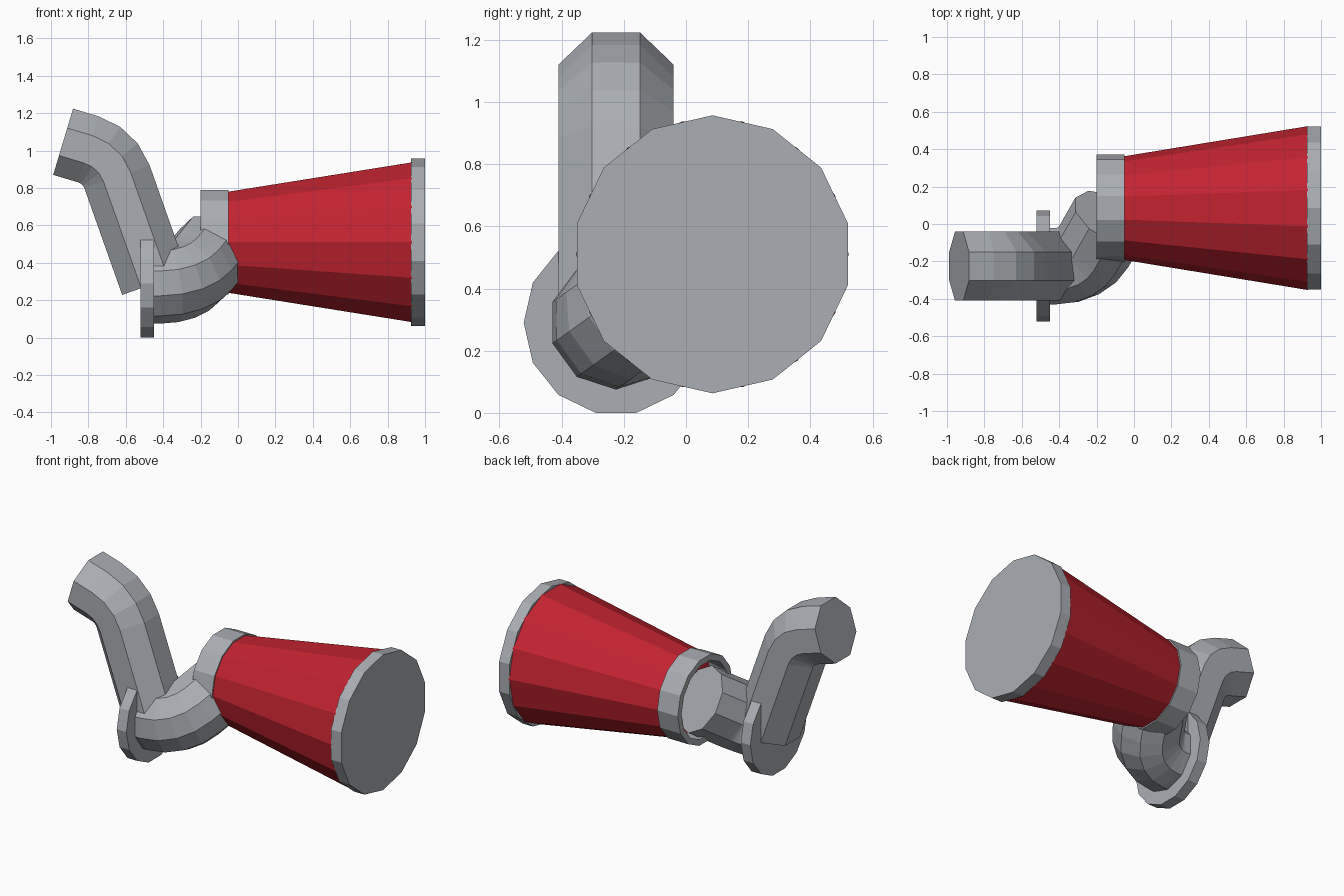
import bpy, bmesh
from math import sin, cos, pi, radians
from mathutils import Vector

if "Cube" in bpy.data.objects:
    bpy.data.objects.remove(bpy.data.objects["Cube"])


def material(name, rgb):
    m = bpy.data.materials.new(name)
    m.diffuse_color = (*rgb, 1)
    m.use_nodes = True
    m.node_tree.nodes["Principled BSDF"].inputs["Base Color"].default_value = m.diffuse_color
    return m


GREY = material("metal grey", (0.40, 0.42, 0.45))
RED = material("red", (0.54, 0.017, 0.03))
X = Vector((1, 0, 0))


def skin(name, rings, mat, caps=True, loop=False):
    """Bridge a list of vertex rings into one object."""
    bm = bmesh.new()
    vs = [[bm.verts.new(p) for p in r] for r in rings]
    n = len(vs[0])
    pairs = list(zip(vs, vs[1:])) + ([(vs[-1], vs[0])] if loop else [])
    for a, b in pairs:
        for i in range(n):
            j = (i + 1) % n
            bm.faces.new((a[i], a[j], b[j], b[i]))
    if caps and not loop:
        bm.faces.new(vs[0][::-1])
        bm.faces.new(vs[-1])
    bmesh.ops.recalc_face_normals(bm, faces=bm.faces[:])
    me = bpy.data.meshes.new(name)
    bm.to_mesh(me)
    bm.free()
    me.materials.append(mat)
    ob = bpy.data.objects.new(name, me)
    bpy.context.collection.objects.link(ob)
    return ob


def ring(x, r, y, z, turn=0.0, n=14):
    """Polygon facing along x."""
    return [Vector((x, y + r * cos(turn + 2 * pi * i / n), z + r * sin(turn + 2 * pi * i / n)))
            for i in range(n)]


def bent_tube(name, start, u, a0, a1, len0, bend_r, len1, steps, r, sides, phase):
    """Straight, arc, straight tube lying in the plane of x and u."""
    side = X.cross(u)
    direction = lambda a: X * cos(a) + u * sin(a)
    normal = lambda a: u * cos(a) - X * sin(a)
    bend0 = start + direction(a0) * len0
    centre = bend0 + normal(a0) * bend_r
    path = [(start, a0)]
    for k in range(steps + 1):
        a = a0 + (a1 - a0) * k / steps
        path.append((centre - normal(a) * bend_r, a))
    path.append((path[-1][0] + direction(a1) * len1, a1))
    rings = []
    for p, a in path:
        angles = [phase + 2 * pi * i / sides for i in range(sides)]
        rings.append([p + normal(a) * r * cos(t) + side * r * sin(t) for t in angles])
    return skin(name, rings, GREY)


# Horn: open red cone, closed end cap, collar around the narrow end
CY, CZ = 0.085, 0.51
skin("horn_cone", [ring(-0.2, 0.253, CY, CZ), ring(0.93, 0.438, CY, CZ)], RED, caps=False)
skin("end_cap", [ring(0.925, 0.447, CY, CZ, pi / 2), ring(1.0, 0.447, CY, CZ, pi / 2)], GREY)
skin("collar", [ring(-0.2, 0.287, CY, CZ), ring(-0.05, 0.287, CY, CZ),
                ring(-0.05, 0.272, CY, CZ), ring(-0.2, 0.247, CY, CZ)], GREY, loop=True)

# Round flange
FY, FZ = -0.225, 0.29
skin("flange", [ring(-0.52, 0.297, FY, FZ), ring(-0.45, 0.297, FY, FZ)], GREY)

# Ten-sided elbow from the flange into the horn
lean = radians(35.5)
bent_tube("elbow_pipe", Vector((-0.46, FY, FZ)), Vector((0, cos(lean), sin(lean))),
          0, radians(65), 0.045, 0.22, 0.21, 4, 0.215, 10, radians(90) - lean)

# Eight-sided handle pipe rising to the left
bent_tube("handle_pipe", Vector((-0.445, FY, FZ)), Vector((0, 0, 1)),
          radians(109.5), radians(163.3), 0.605, 0.235, 0.14, 3, 0.2, 8, radians(22.5))
